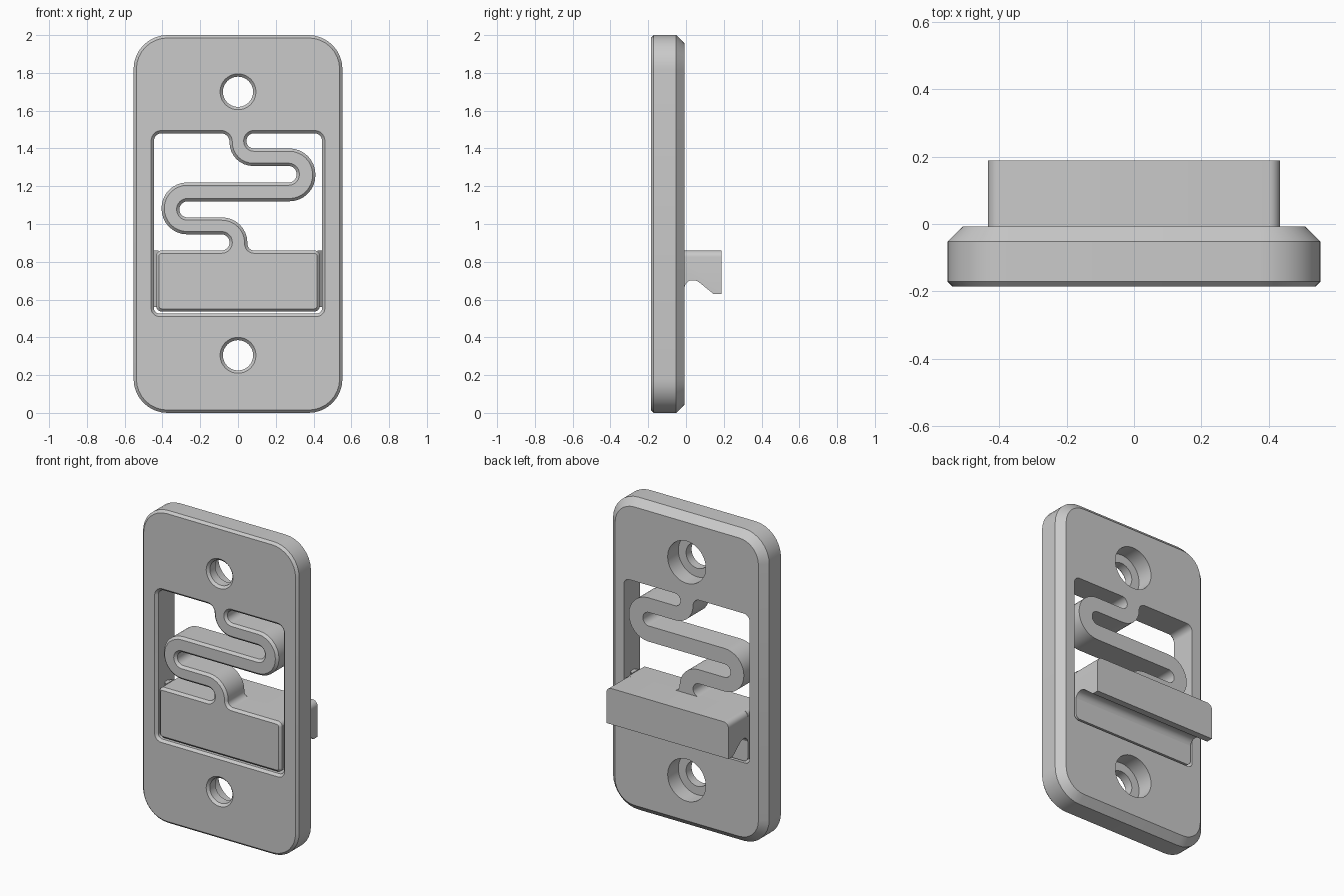
import bpy, bmesh, math
from mathutils import Vector

if "Cube" in bpy.data.objects:
    bpy.data.objects.remove(bpy.data.objects["Cube"], do_unlink=True)

grey = bpy.data.materials.new("light_grey")
grey.use_nodes = True
colour = (0.59, 0.59, 0.59, 1)
grey.diffuse_color = colour
grey.node_tree.nodes["Principled BSDF"].inputs["Base Color"].default_value = colour

FRONT, BACK = -0.186, -0.007
CHAMFER = 0.015


def fillet(corners, steps=8):
    """Closed 2D outline from (x, z, radius) corners."""
    out = []
    for i, (x, z, r) in enumerate(corners):
        p = Vector((x, z))
        a = (Vector(corners[i - 1][:2]) - p).normalized()
        b = (Vector(corners[(i + 1) % len(corners)][:2]) - p).normalized()
        half = a.angle(b) / 2
        centre = p + (a + b).normalized() * r / math.sin(half)
        start = (p + a * r / math.tan(half) - centre).normalized()
        end = (p + b * r / math.tan(half) - centre).normalized()
        for k in range(steps + 1):
            out.append(centre + start.slerp(end, k / steps) * r)
    return out


def circle(z, r, n=40):
    return [Vector((r * math.cos(math.tau * k / n), z + r * math.sin(math.tau * k / n)))
            for k in range(n)]


def grow(pts, d):
    """Offset a closed outline outward by d."""
    n = len(pts)
    area = sum(pts[i - 1].cross(pts[i]) for i in range(n))
    s = 1 if area > 0 else -1
    out = []
    for i, p in enumerate(pts):
        e1 = (p - pts[i - 1]).normalized()
        e2 = (pts[(i + 1) % n] - p).normalized()
        n1, n2 = Vector((e1.y, -e1.x)), Vector((e2.y, -e2.x))
        out.append(p + s * d * (n1 + n2) / (1 + n1.dot(n2)))
    return out


def wall(bm, levels):
    """Skin (outline, y) levels; return front and back edge loops."""
    rings = [[bm.verts.new((p.x, y, p.y)) for p in pts] for pts, y in levels]
    n = len(rings[0])
    for r, s in zip(rings, rings[1:]):
        for i in range(n):
            bm.faces.new((r[i - 1], r[i], s[i], s[i - 1]))
    return [[bm.edges.get((r[i - 1], r[i])) for i in range(n)] for r in (rings[0], rings[-1])]


def finish(bm, name):
    bmesh.ops.recalc_face_normals(bm, faces=bm.faces)
    mesh = bpy.data.meshes.new(name)
    bm.to_mesh(mesh)
    bm.free()
    mesh.materials.append(grey)
    obj = bpy.data.objects.new(name, mesh)
    bpy.context.collection.objects.link(obj)
    bpy.ops.object.select_all(action='DESELECT')
    obj.select_set(True)
    bpy.context.view_layer.objects.active = obj
    bpy.ops.object.shade_smooth_by_angle(angle=math.radians(30))


# Plate, spring and button in one piece: one outline, one winding opening, two screw holes
outer = fillet([(-.553, 0, .18), (.553, 0, .18), (.553, 2, .18), (-.553, 2, .18)])
opening = fillet([
    # window frame
    (-.045, 1.48, .045), (-.445, 1.48, .04), (-.445, .525, .03),
    (.445, .525, .03), (.445, 1.48, .04), (.045, 1.48, .039),
    # right side of the spring
    (.045, 1.4, .039), (.41, 1.4, .138), (.41, 1.12, .138),
    (-.31, 1.12, .042), (-.31, 1.035, .042), (.05, 1.035, .135), (.05, .86, .035),
    # button
    (.433, .86, .03), (.433, .536, .03), (-.433, .536, .03), (-.433, .86, .03),
    # left side of the spring
    (-.045, .86, .042), (-.045, .945, .042), (-.405, .945, .136), (-.405, 1.22, .136),
    (.31, 1.22, .042), (.31, 1.307, .042), (-.045, 1.307, .125)])

bm = bmesh.new()
loops = [
    wall(bm, [(grow(outer, -CHAMFER), FRONT), (outer, FRONT + CHAMFER),
              (outer, BACK - .045), (grow(outer, -.045), BACK)]),
    wall(bm, [(grow(opening, CHAMFER), FRONT), (opening, FRONT + CHAMFER), (opening, BACK)])]
for z in (.305, 1.7):
    loops.append(wall(bm, [(circle(z, .095), FRONT), (circle(z, .08), FRONT + CHAMFER),
                           (circle(z, .08), -.115), (circle(z, .135), -.115),
                           (circle(z, .135), BACK)]))
for side, ny in ((0, -1), (1, 1)):
    edges = [e for pair in loops for e in pair[side]]
    bmesh.ops.triangle_fill(bm, edges=edges, use_beauty=True, normal=(0, ny, 0))
finish(bm, "plate_with_spring_button")

# Hook behind the button: side profile (y, z) swept across the width
profile = [(-.03, .86), (.188, .86), (.188, .63), (.145, .63), (.075, .687),
           (.06, .697), (.045, .702), (.025, .702), (.01, .695), (-.002, .682),
           (-.008, .665), (-.03, .665)]
bm = bmesh.new()
face = bm.faces.new([bm.verts.new((-.433, y, z)) for y, z in profile])
swept = bmesh.ops.extrude_face_region(bm, geom=[face])["geom"]
bmesh.ops.translate(bm, vec=(.866, 0, 0), verts=[v for v in swept if isinstance(v, bmesh.types.BMVert)])
top_ends = [e for e in bm.edges
            if all(v.co.z > .85 for v in e.verts) and abs(e.verts[0].co.x - e.verts[1].co.x) < .01]
bmesh.ops.bevel(bm, geom=top_ends, offset=.035, segments=6, profile=.5, affect='EDGES')
finish(bm, "hook")

# Guide tongues on both ends of the button
for side, name in ((1, "left_guide_tongue"), (-1, "right_guide_tongue")):
    bm = bmesh.new()
    face = bm.faces.new([bm.verts.new((side * x, y, .56))
                         for x, y in ((.42, -.05), (.46, -.09), (.42, -.13))])
    swept = bmesh.ops.extrude_face_region(bm, geom=[face])["geom"]
    bmesh.ops.translate(bm, vec=(0, 0, .299), verts=[v for v in swept if isinstance(v, bmesh.types.BMVert)])
    finish(bm, name)
